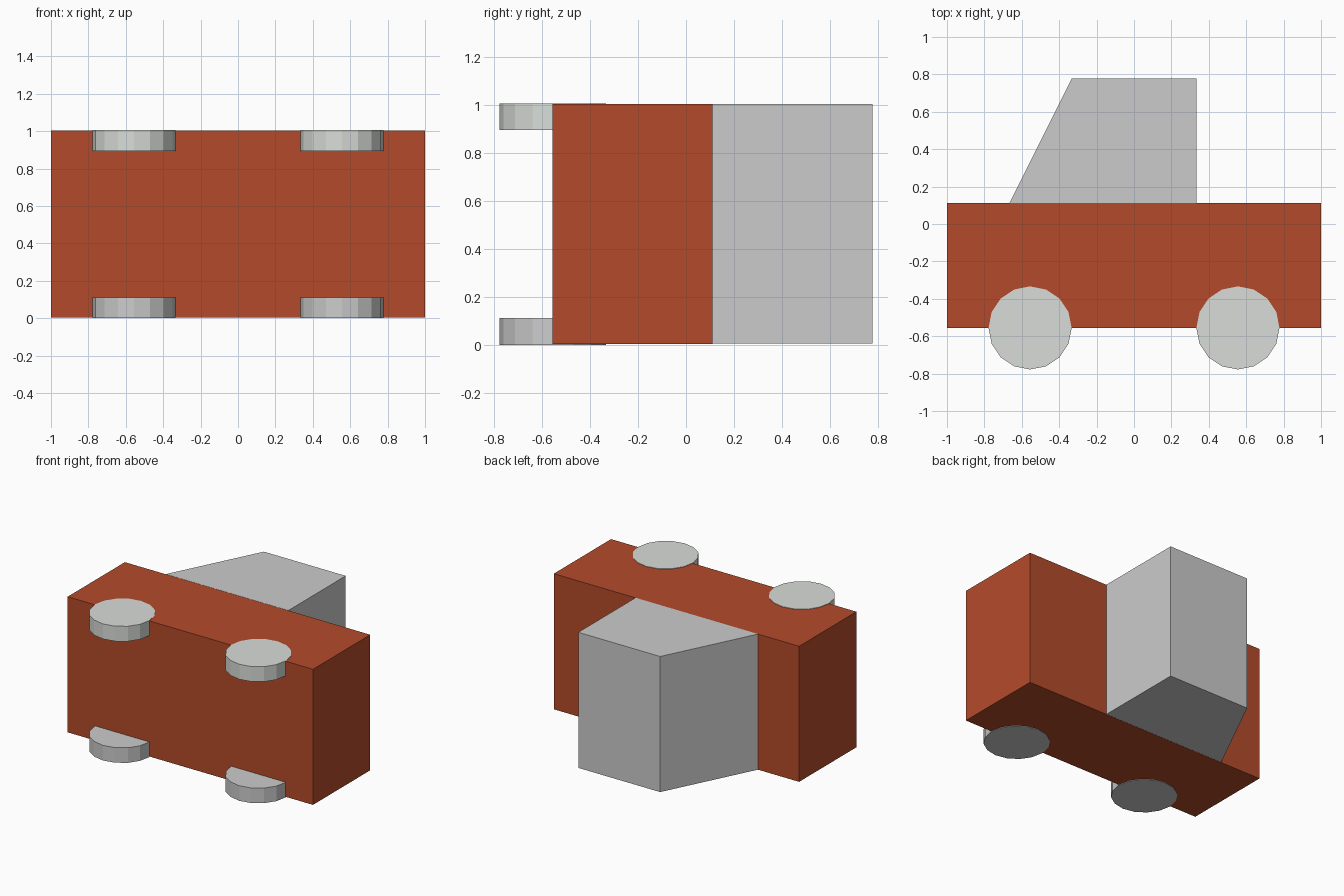
import bpy
import bmesh
from mathutils import Matrix

if "Cube" in bpy.data.objects:
    bpy.data.objects.remove(bpy.data.objects["Cube"])

U = 1 / 9          # modelling unit: the car is 18 units long
TOP = 1.006        # overall height


def material(name, rgb):
    mat = bpy.data.materials.new(name)
    mat.diffuse_color = (*rgb, 1)
    mat.use_nodes = True
    mat.node_tree.nodes["Principled BSDF"].inputs["Base Color"].default_value = mat.diffuse_color
    return mat


def add_object(name, bm, mat=None):
    bmesh.ops.recalc_face_normals(bm, faces=bm.faces)
    mesh = bpy.data.meshes.new(name)
    bm.to_mesh(mesh)
    bm.free()
    if mat:
        mesh.materials.append(mat)
    bpy.context.collection.objects.link(bpy.data.objects.new(name, mesh))


def extrude_profile(name, points, z0, z1, mat=None):
    bm = bmesh.new()
    face = bm.faces.new([bm.verts.new((x * U, y * U, z0)) for x, y in points])
    result = bmesh.ops.extrude_face_region(bm, geom=[face])
    verts = [v for v in result["geom"] if isinstance(v, bmesh.types.BMVert)]
    bmesh.ops.translate(bm, verts=verts, vec=(0, 0, z1 - z0))
    add_object(name, bm, mat)


def wheel(name, x, z, mat=None):
    bm = bmesh.new()
    bmesh.ops.create_cone(bm, cap_ends=True, segments=16, radius1=2 * U,
                          radius2=2 * U, depth=U,
                          matrix=Matrix.Translation((x * U, -5 * U, z)))
    add_object(name, bm, mat)


red = material("body_red", (0.456, 0.07, 0.024))
pale = material("pale_wheel", (0.69, 0.72, 0.69))

# Box body and slanted cabin, both extruded side profiles
extrude_profile("body", [(-9, -5), (9, -5), (9, 1), (-9, 1)], 0.004, 1.003, red)
extrude_profile("cabin", [(-6, 1), (3, 1), (3, 7), (-3, 7)], 0.005, 1.004)

# Wheels: plain on the lower side, pale on the upper side
for end, x in (("front", -5), ("rear", 5)):
    wheel(f"{end}_lower_wheel", x, U / 2)
    wheel(f"{end}_upper_wheel", x, TOP - U / 2, pale)
